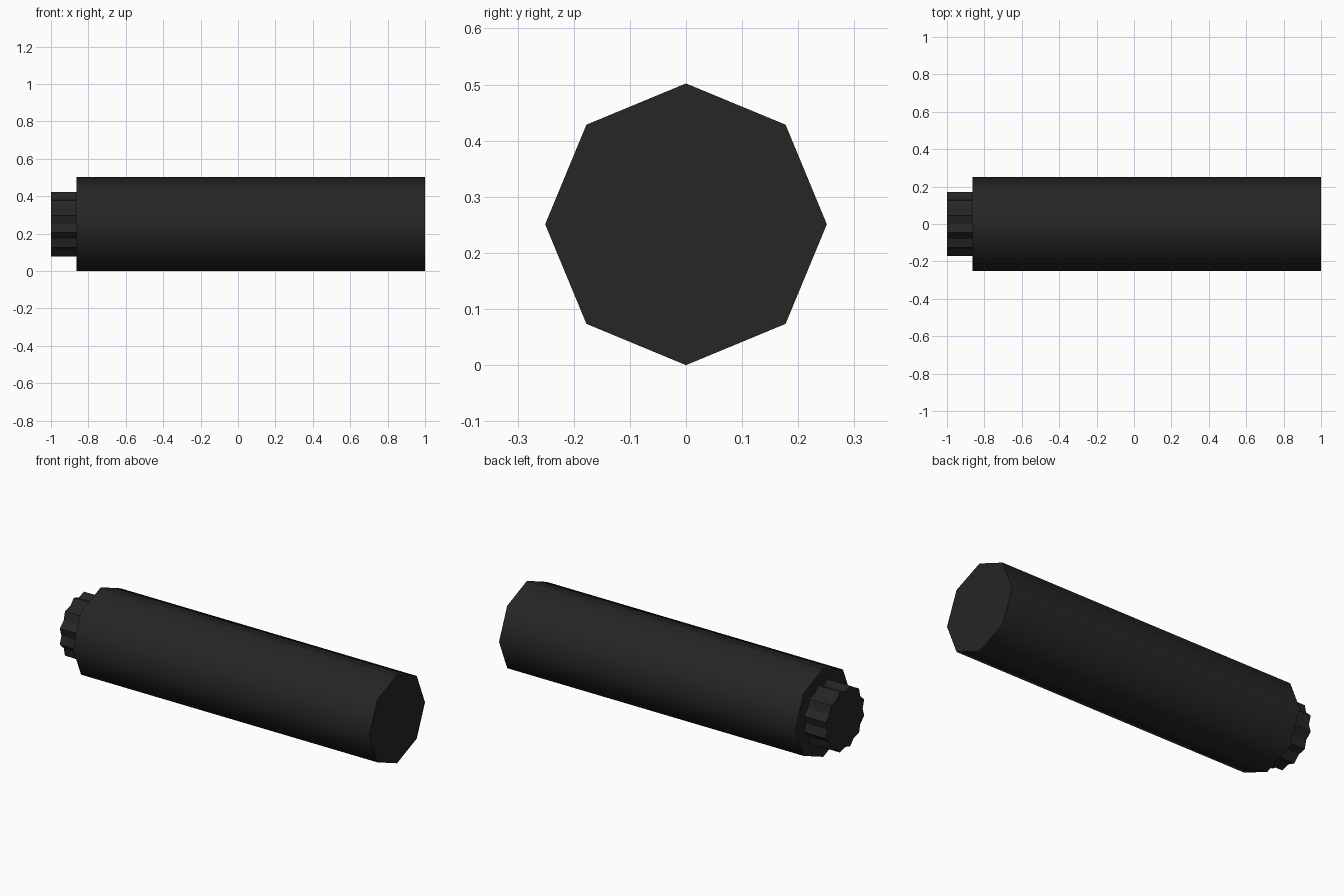
import bpy, bmesh, math

if "Cube" in bpy.data.objects:
    bpy.data.objects.remove(bpy.data.objects["Cube"])

CZ = 0.251  # height of the long axis

black = bpy.data.materials.new("matte_black")
black.diffuse_color = (0.019, 0.019, 0.019, 1)
black.use_nodes = True
black.node_tree.nodes["Principled BSDF"].inputs["Base Color"].default_value = black.diffuse_color


def prism(name, radii, x0, x1, start, smooth):
    """Prism along x; one radius per corner, spread evenly round the axis."""
    bm = bmesh.new()
    n = len(radii)
    rings = []
    for x in (x0, x1):
        rings.append([bm.verts.new((x,
                                    r * math.cos(start + 2 * math.pi * i / n),
                                    CZ + r * math.sin(start + 2 * math.pi * i / n)))
                      for i, r in enumerate(radii)])
    a, b = rings
    for i in range(n):
        j = (i + 1) % n
        f = bm.faces.new((a[i], a[j], b[j], b[i]))
        f.smooth = smooth
    caps = [bm.faces.new(a[::-1]), bm.faces.new(b)]
    # keep the end rims sharp
    for f in caps:
        for e in f.edges:
            e.smooth = False
    bmesh.ops.recalc_face_normals(bm, faces=bm.faces)
    me = bpy.data.meshes.new(name)
    bm.to_mesh(me)
    bm.free()
    me.materials.append(black)
    ob = bpy.data.objects.new(name, me)
    bpy.context.collection.objects.link(ob)
    return ob


# Eight-sided main tube with smooth sides
prism("tube_body", [0.251] * 8, -0.863, 1.0, 0.0, True)

# Ridged end knob: twelve ridges, valleys between them
prism("ridged_knob", [0.158, 0.178] * 12, -1.0, -0.863, 0.0, False)
